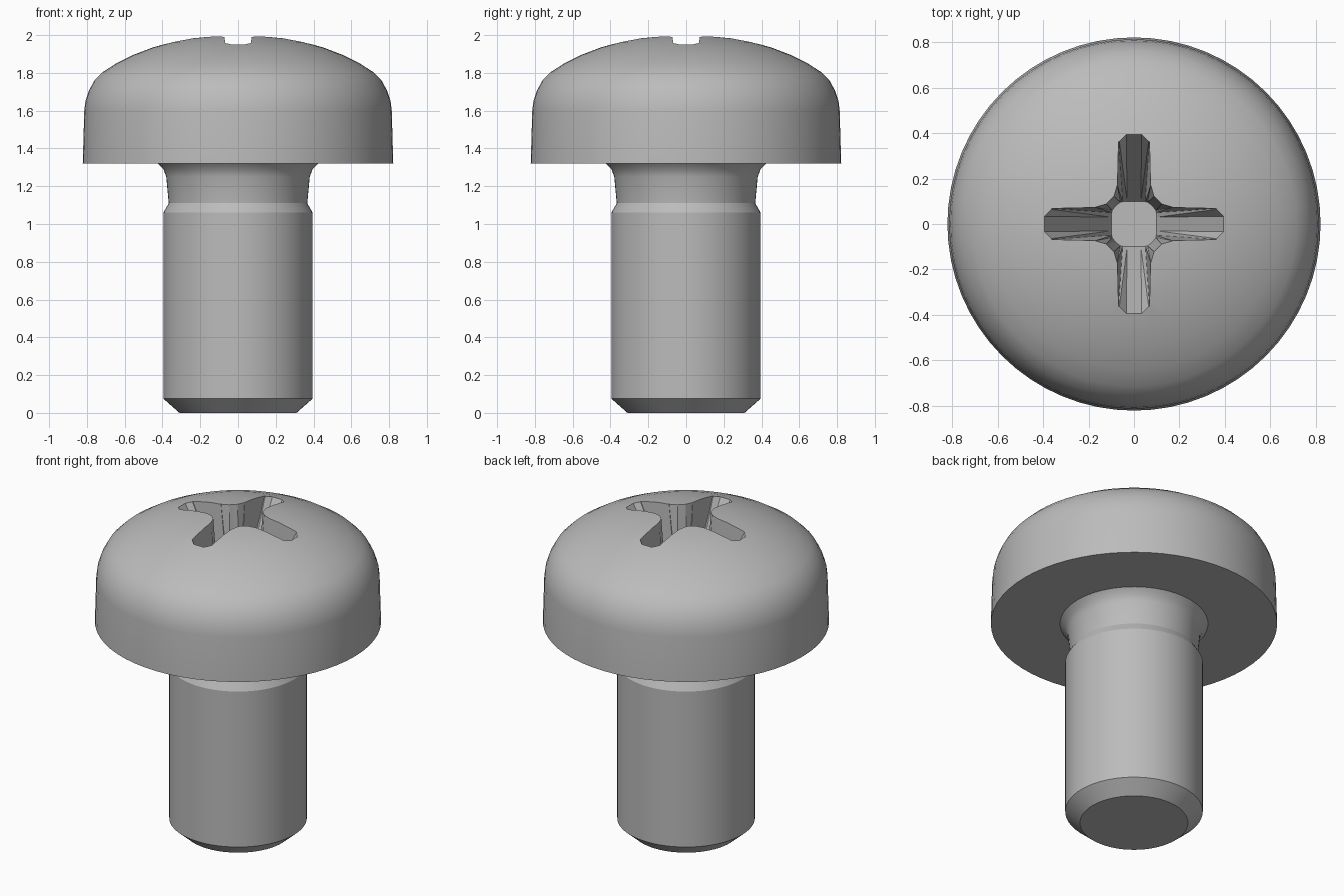
import bpy, bmesh, math

if "Cube" in bpy.data.objects:
    bpy.data.objects.remove(bpy.data.objects["Cube"])

steel = bpy.data.materials.new("grey steel")
steel.diffuse_color = (0.5, 0.5, 0.5, 1)
steel.use_nodes = True
steel.node_tree.nodes["Principled BSDF"].inputs["Base Color"].default_value = steel.diffuse_color


def make_object(name, bm):
    bmesh.ops.recalc_face_normals(bm, faces=bm.faces)
    mesh = bpy.data.meshes.new(name)
    bm.to_mesh(mesh)
    bm.free()
    obj = bpy.data.objects.new(name, mesh)
    bpy.context.collection.objects.link(obj)
    mesh.materials.append(steel)
    return obj


def lathe(name, profile, sides):
    bm = bmesh.new()
    verts = [bm.verts.new((r, 0, z)) for r, z in profile]
    edges = [bm.edges.new(p) for p in zip(verts, verts[1:])]
    bmesh.ops.spin(bm, geom=verts + edges, cent=(0, 0, 0), axis=(0, 0, 1),
                   angle=math.tau, steps=sides, use_duplicate=False)
    bmesh.ops.remove_doubles(bm, verts=bm.verts, dist=0.0005)
    return make_object(name, bm)


def cross_outline(quarter):
    # One arm's tip and the rounded inner corner, repeated four times
    pts = []
    for k in range(4):
        c, s = round(math.cos(k * math.pi / 2)), round(math.sin(k * math.pi / 2))
        pts += [(x * c - y * s, x * s + y * c) for x, y in quarter]
    return pts


# Chamfered shank, undercut neck and domed pan head in one turned body
profile = [(0, 0), (0.31, 0), (0.395, 0.075), (0.395, 1.06), (0.367, 1.11),
           (0.38, 1.25), (0.395, 1.29), (0.425, 1.32), (0.822, 1.32),
           (0.814, 1.6), (0.808, 1.65), (0.79, 1.705), (0.76, 1.76),
           (0.715, 1.805), (0.64, 1.853), (0.55, 1.897), (0.45, 1.935),
           (0.35, 1.963), (0.25, 1.983), (0.12, 1.996), (0, 2.0)]
screw = lathe("pan_head_screw", profile, 64)

# Tapered cross recess cutter: wide at the top, small square floor
top = cross_outline([(0.46, -0.035), (0.46, 0.035), (0.42, 0.072), (0.18, 0.076),
                     (0.125, 0.092), (0.092, 0.125), (0.076, 0.18), (0.072, 0.42)])
floor = cross_outline([(0.10, -0.03), (0.10, 0.03), (0.098, 0.05), (0.096, 0.06),
                       (0.085, 0.075), (0.075, 0.085), (0.06, 0.096), (0.05, 0.098)])
bm = bmesh.new()
low = [bm.verts.new((x, y, 1.42)) for x, y in floor]
high = [bm.verts.new((x, y, 2.07)) for x, y in top]
n = len(low)
for i in range(n):
    j = (i + 1) % n
    bm.faces.new((low[i], low[j], high[j], high[i]))
bm.faces.new(low[::-1])
bm.faces.new(high)
bmesh.ops.triangulate(bm, faces=bm.faces)
cutter = make_object("recess_cutter", bm)
cutter.hide_render = True

# Cut the recess, then drop the cutter
cut = screw.modifiers.new("recess", 'BOOLEAN')
cut.operation = 'DIFFERENCE'
cut.solver = 'EXACT'
cut.object = cutter
bpy.ops.object.select_all(action='DESELECT')
bpy.context.view_layer.objects.active = screw
screw.select_set(True)
bpy.ops.object.modifier_apply(modifier=cut.name)
bpy.data.objects.remove(cutter)
bpy.ops.object.shade_smooth_by_angle(angle=math.radians(25))
